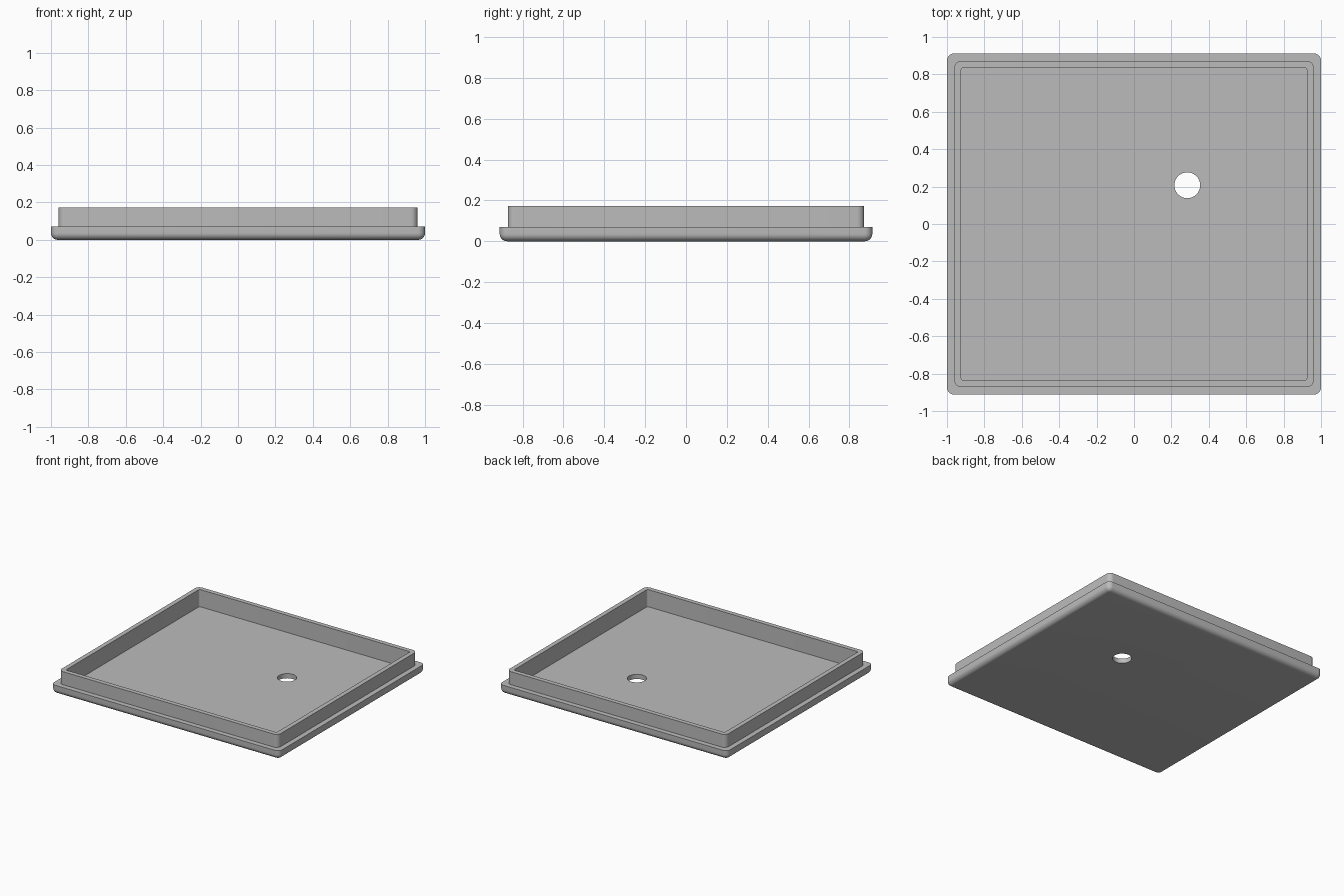
import bpy
import bmesh
from math import sin, cos, pi, radians

if "Cube" in bpy.data.objects:
    bpy.data.objects.remove(bpy.data.objects["Cube"], do_unlink=True)

HALF_X, HALF_Y = 1.0, 0.912
BASE_TOP, RIM_TOP, FLOOR = 0.07, 0.173, 0.037
FILLET = 0.036
STEPS = 8

grey = bpy.data.materials.new("plain grey")
grey.use_nodes = True
colour = (0.5, 0.5, 0.5, 1)
grey.diffuse_color = colour
grey.node_tree.nodes["Principled BSDF"].inputs["Base Color"].default_value = colour


def rounded_ring(bm, inset, z, radius):
    """Rounded rectangle of vertices, inset from the outer footprint."""
    ring = []
    cx, cy = HALF_X - inset - radius, HALF_Y - inset - radius
    for corner, (sx, sy) in enumerate([(1, 1), (-1, 1), (-1, -1), (1, -1)]):
        for i in range(STEPS + 1):
            a = (corner + i / STEPS) * pi / 2
            ring.append(bm.verts.new((sx * cx + radius * cos(a),
                                      sy * cy + radius * sin(a), z)))
    return ring


def loft(name, sections):
    """Skin a stack of rounded rectangles and cap both ends."""
    bm = bmesh.new()
    rings = [rounded_ring(bm, *s) for s in sections]
    for low, high in zip(rings, rings[1:]):
        for i in range(len(low)):
            j = (i + 1) % len(low)
            bm.faces.new((low[i], low[j], high[j], high[i]))
    bm.faces.new(rings[0][::-1])
    bm.faces.new(rings[-1])
    bmesh.ops.recalc_face_normals(bm, faces=bm.faces)
    mesh = bpy.data.meshes.new(name)
    bm.to_mesh(mesh)
    bm.free()
    mesh.materials.append(grey)
    obj = bpy.data.objects.new(name, mesh)
    bpy.context.collection.objects.link(obj)
    return obj


# Tray: filleted base, ledge, raised rim, then down inside to the floor
sections = []
for i in range(STEPS + 1):
    a = i / STEPS * pi / 2
    inset = FILLET * (1 - sin(a))
    sections.append((inset, FILLET * (1 - cos(a)), FILLET + 0.002 - inset))
sections += [
    (0, BASE_TOP, FILLET + 0.002),
    (0.04, BASE_TOP, 0.036),
    (0.04, RIM_TOP, 0.036),
    (0.076, RIM_TOP, 0.012),
    (0.076, FLOOR, 0.012),
]
tray = loft("tray", sections)

# Drain hole through the floor
bpy.ops.mesh.primitive_cylinder_add(vertices=64, radius=0.069, depth=0.4,
                                    location=(0.285, 0.207, 0))
cutter = bpy.context.object
cutter.name = "drain_hole_cutter"
cutter.data.materials.append(grey)
bpy.ops.object.select_all(action="DESELECT")
tray.select_set(True)
bpy.context.view_layer.objects.active = tray
hole = tray.modifiers.new("drain hole", "BOOLEAN")
hole.operation = "DIFFERENCE"
hole.solver = "EXACT"
hole.object = cutter
bpy.ops.object.modifier_apply(modifier=hole.name)
bpy.data.objects.remove(cutter, do_unlink=True)

bpy.ops.object.shade_smooth_by_angle(angle=radians(30))
